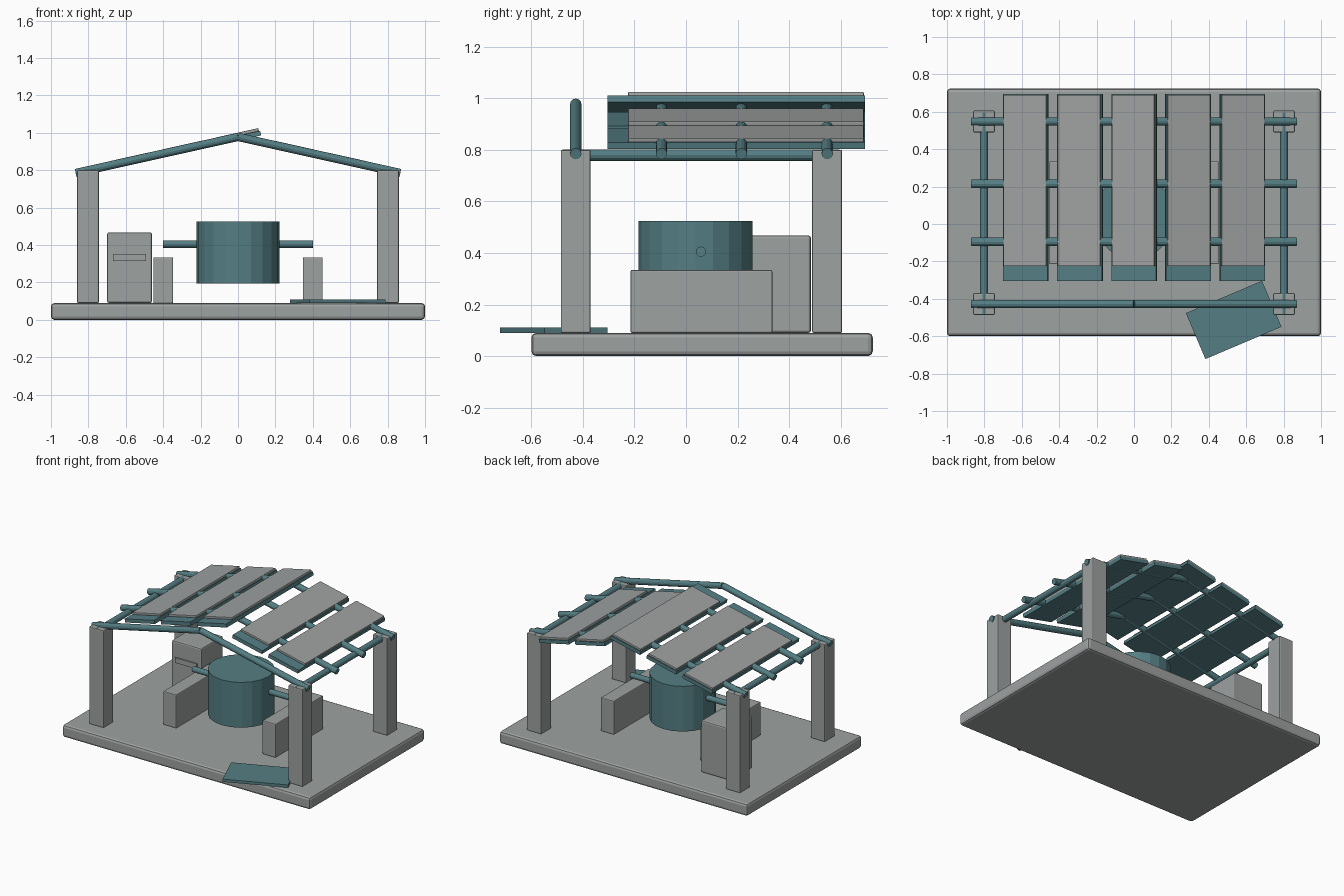
import bpy
import math
from mathutils import Vector

if "Cube" in bpy.data.objects:
    bpy.data.objects.remove(bpy.data.objects["Cube"], do_unlink=True)


def material(name, color):
    mat = bpy.data.materials.new(name)
    mat.use_nodes = True
    mat.diffuse_color = (*color, 1)
    mat.node_tree.nodes["Principled BSDF"].inputs["Base Color"].default_value = (*color, 1)
    return mat


GRAY = material("stone gray", (0.34, 0.36, 0.355))
TEAL = material("dull teal", (0.09, 0.21, 0.23))


def box(name, center, size, mat, bevel=0.0, rotation=(0, 0, 0)):
    bpy.ops.mesh.primitive_cube_add(size=1, location=center, rotation=rotation)
    ob = bpy.context.object
    ob.name = name
    ob.scale = size
    bpy.ops.object.transform_apply(location=False, rotation=False, scale=True)
    ob.data.materials.append(mat)
    if bevel:
        mod = ob.modifiers.new("soft edges", "BEVEL")
        mod.width = bevel
        mod.segments = 2
    return ob


def span(name, low, high, mat, bevel=0.0):
    low, high = Vector(low), Vector(high)
    return box(name, (low + high) / 2, high - low, mat, bevel)


def tube(name, start, end, radius, mat, sides=12):
    start, end = Vector(start), Vector(end)
    axis = end - start
    bpy.ops.mesh.primitive_cylinder_add(vertices=sides, radius=radius, depth=axis.length,
                                        location=(start + end) / 2)
    ob = bpy.context.object
    ob.name = name
    ob.rotation_euler = axis.to_track_quat("Z", "Y").to_euler()
    ob.data.materials.append(mat)
    return ob


# Floor slab
span("floor_slab", (-1, -0.6, 0), (1, 0.725, 0.09), GRAY, 0.018)

# Corner posts and the rails along the eaves
SIDES = ((-1, "right"), (1, "left"))
for s, side in SIDES:
    for y, end in ((-0.428, "front"), (0.548, "back")):
        box(f"{end}_{side}_post", (s * 0.802, y, 0.445), (0.116, 0.116, 0.71), GRAY, 0.006)
    tube(f"{side}_eave_rail", (s * 0.802, -0.48, 0.78), (s * 0.802, 0.595, 0.78), 0.022, TEAL)

# Rafters meeting at the ridge
RIDGE, EAVE, HALF = 0.978, 0.785, 0.868
slope = math.atan2(RIDGE - EAVE, HALF)
for i, y in enumerate((-0.428, -0.095, 0.215, 0.548)):
    for s, side in SIDES:
        tube(f"{side}_rafter_{i + 1}", (s * HALF, y, EAVE), (0, y, RIDGE), 0.022, TEAL)

# Roof panels: teal backing with a gray sheet; the middle one follows the right slope
for i, x in enumerate((-0.58, -0.29, 0, 0.29, 0.58)):
    s = 1 if x > 0 else -1
    z = RIDGE - abs(x) * math.tan(slope)
    normal = Vector((s * math.sin(slope), 0, math.cos(slope)))
    base = Vector((x, 0, z))
    turn = (0, s * slope, 0)
    box(f"panel_backing_{i + 1}", base - 0.006 * normal + Vector((0, 0.195, 0)),
        (0.245, 1.0, 0.026), TEAL, 0, turn)
    box(f"panel_sheet_{i + 1}", base + 0.0145 * normal + Vector((0, 0.2325, 0)),
        (0.233, 0.915, 0.016), GRAY, 0.003, turn)

# Drum on its axle between two bearing blocks
tube("drum", (0, 0.037, 0.195), (0, 0.037, 0.525), 0.221, TEAL, 20)
tube("drum_axle", (-0.4, 0.058, 0.405), (0.4, 0.058, 0.405), 0.02, TEAL)
for s, side in SIDES:
    box(f"{side}_bearing_block", (s * 0.4, 0.06, 0.212), (0.106, 0.55, 0.245), GRAY, 0.006)

# Control cabinet with a slot plate
span("cabinet", (-0.7, 0.235, 0.09), (-0.46, 0.485, 0.468), GRAY, 0.01)
span("cabinet_plate", (-0.668, 0.226, 0.315), (-0.492, 0.236, 0.353), GRAY)

# Loose panel lying on the floor
box("loose_panel", (0.533, -0.513, 0.1), (0.442, 0.267, 0.02), TEAL, 0,
    (0, 0, math.radians(23)))
